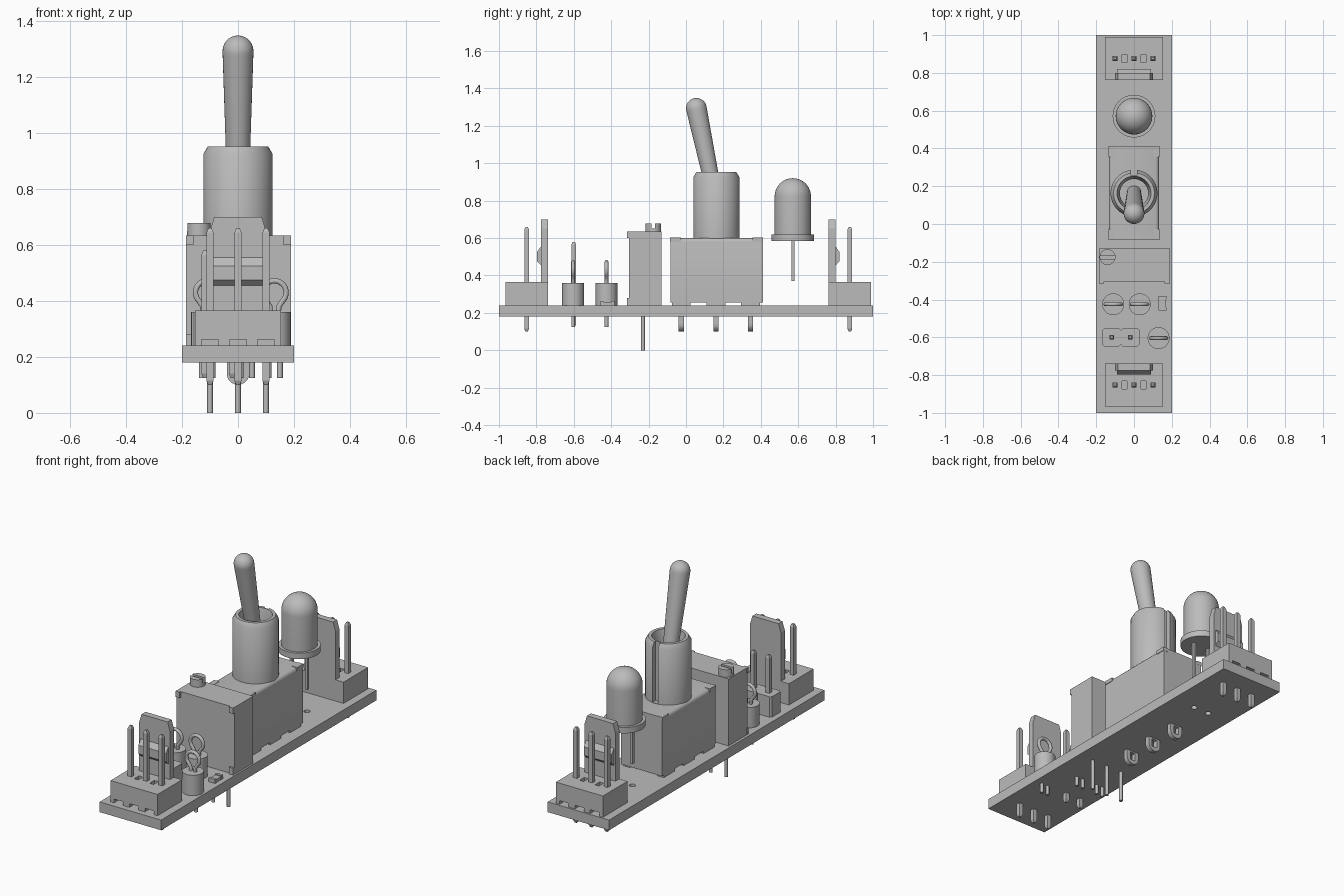
import bpy, bmesh, math
from mathutils import Vector, Matrix

cube = bpy.data.objects.get("Cube")
if cube:
    bpy.data.objects.remove(cube)

grey = bpy.data.materials.new("plain grey")
grey.use_nodes = True
COLOR = (0.5, 0.5, 0.5, 1)
grey.diffuse_color = COLOR
grey.node_tree.nodes["Principled BSDF"].inputs["Base Color"].default_value = COLOR


def finish(name, bm, smooth=False):
    bmesh.ops.recalc_face_normals(bm, faces=bm.faces)
    mesh = bpy.data.meshes.new(name)
    bm.to_mesh(mesh)
    bm.free()
    mesh.materials.append(grey)
    ob = bpy.data.objects.new(name, mesh)
    bpy.context.collection.objects.link(ob)
    if smooth:
        bpy.ops.object.select_all(action='DESELECT')
        ob.select_set(True)
        bpy.context.view_layer.objects.active = ob
        bpy.ops.object.shade_smooth_by_angle(angle=math.radians(35))
    return ob


def add_box(bm, x, y, z):
    """Box from (min, max) ranges."""
    size = [r[1] - r[0] for r in (x, y, z)]
    mid = [(r[0] + r[1]) / 2 for r in (x, y, z)]
    mat = Matrix.Translation(mid) @ Matrix.Diagonal((*size, 1))
    return bmesh.ops.create_cube(bm, size=1, matrix=mat)["verts"]


def boxes(name, *ranges):
    bm = bmesh.new()
    for r in ranges:
        add_box(bm, *r)
    return finish(name, bm)


def around(c, half):
    return (c - half, c + half)


def lathe(name, profile, x, y, steps=40):
    """Revolve (radius, height) points about a vertical axis."""
    bm = bmesh.new()
    vs = [bm.verts.new((r, 0, z)) for r, z in profile]
    es = [bm.edges.new(p) for p in zip(vs, vs[1:])]
    bmesh.ops.spin(bm, geom=vs + es, cent=(0, 0, 0), axis=(0, 0, 1),
                   angle=math.tau, steps=steps)
    bmesh.ops.remove_doubles(bm, verts=bm.verts, dist=0.0005)
    bmesh.ops.translate(bm, verts=bm.verts, vec=(x, y, 0))
    return finish(name, bm, True)


def dome(r, z, n=10):
    return [(r * math.cos(a), z + r * math.sin(a))
            for a in (i * math.pi / 2 / n for i in range(n + 1))]


def extrude(name, points, offset):
    bm = bmesh.new()
    face = bm.faces.new([bm.verts.new(p) for p in points])
    new = bmesh.ops.extrude_face_region(bm, geom=[face])["geom"]
    bmesh.ops.translate(bm, vec=offset,
                        verts=[v for v in new if isinstance(v, bmesh.types.BMVert)])
    return finish(name, bm)


def cut(ob, cutter):
    cutter.hide_render = True
    cutter.hide_viewport = True
    cutter.display_type = 'WIRE'
    mod = ob.modifiers.new("cut", 'BOOLEAN')
    mod.object = cutter
    mod.solver = 'EXACT'


def pins(name, xs, y, z0, z1, half=0.0125):
    """Square pins with tapered ends."""
    bm = bmesh.new()
    for x in xs:
        add_box(bm, around(x, half), around(y, half), (z0 + 0.015, z1 - 0.015))
    ends = [f for f in bm.faces if abs(f.normal.z) > 0.9]
    for f in ends:
        up = 0.015 if f.normal.z > 0 else -0.015
        c = f.calc_center_median()
        g = bmesh.ops.extrude_discrete_faces(bm, faces=[f])["faces"][0]
        for v in g.verts:
            v.co = c + (v.co - c) * 0.5 + Vector((0, 0, up))
    return finish(name, bm)


def tube(name, paths, radius):
    cu = bpy.data.curves.new(name, 'CURVE')
    cu.dimensions = '3D'
    cu.bevel_depth = radius
    cu.bevel_resolution = 3
    cu.use_fill_caps = True
    for path in paths:
        sp = cu.splines.new('POLY')
        sp.points.add(len(path) - 1)
        for p, co in zip(sp.points, path):
            p.co = (*co, 1)
        sp.use_smooth = True
    cu.materials.append(grey)
    ob = bpy.data.objects.new(name, cu)
    bpy.context.collection.objects.link(ob)


# Circuit board with the two open lamp holes
board = boxes("board", ((-0.2, 0.2), (-1, 1), (0.18, 0.24)))
for x in (-0.05, 0.05):
    cut(board, lathe("board_hole_cutter", [(0, 0.1), (0.017, 0.1), (0.017, 0.3), (0, 0.3)], x, 0.57, 16))

# Locking three-pin connectors, one at each end
for label, y, s in (("front", -0.852, -1), ("back", 0.876, 1)):
    base = boxes(label + "_connector_base",
                 ((-0.153, 0.153), around(y, 0.114), (0.24, 0.365)))
    slots = [(around(x, 0.03), around(y + s * 0.11, 0.05), (0.23, 0.262)) for x in (-0.1, 0, 0.1)]
    slots += [(around(x, 0.013), around(y, 0.022), (0.3, 0.4)) for x in (-0.05, 0.05)]
    cut(base, boxes(label + "_slot_cutter", *slots))
    inner = y - s * 0.114
    face = inner + s * 0.037
    extrude(label + "_latch",
            [(-0.1, inner, 0.365), (0.1, inner, 0.365), (0.1, inner, 0.65),
             (0.085, inner, 0.7), (-0.085, inner, 0.7), (-0.1, inner, 0.65)],
            (0, s * 0.037, 0))
    lip = face + s * 0.022
    extrude(label + "_latch_ridge",
            [(-0.09, face, 0.455), (-0.09, lip, 0.475), (-0.09, lip, 0.525), (-0.09, face, 0.555)],
            (0.18, 0, 0))
    pins(label + "_connector_pins", (-0.1, 0, 0.1), y, 0.1, 0.66)

# Adjustment block with screw, corner tabs and long legs
tabs = [(around(x, 0.0135), (-0.316, -0.3), z)
        for x in (-0.172, 0.176) for z in ((0.24, 0.28), (0.6, 0.634))]
boxes("trimmer_body", ((-0.185, 0.19), (-0.305, -0.13), (0.24, 0.634)), *tabs)
screw = lathe("trimmer_screw", [(0, 0.62), (0.042, 0.62), (0.042, 0.678), (0, 0.678)], -0.14, -0.175, 28)
cut(screw, boxes("screw_slot_cutter", (around(-0.14, 0.06), around(-0.175, 0.009), (0.65, 0.7))))
for x in (-0.1, 0, 0.1):
    lathe("trimmer_leg", [(0, 0), (0.01, 0), (0.01, 0.25), (0, 0.25)], x, -0.23, 12)

# Toggle switch housing with rounded long edges, clips and feet
bm = bmesh.new()
add_box(bm, (-0.133, 0.133), (-0.083, 0.412), (0.255, 0.6))
edges = [e for e in bm.edges if abs(e.verts[0].co.y - e.verts[1].co.y) > 0.1
         and e.verts[0].co.z > 0.5]
bmesh.ops.bevel(bm, geom=edges, offset=0.02, segments=3, affect='EDGES', profile=0.5)
finish("switch_housing", bm, True)
clips = [(around(sx * 0.12, 0.016), around(y, 0.029), (0.58, 0.602))
         for sx in (-1, 1) for y in (-0.056, 0.384)]
boxes("switch_corner_clips", *clips)
feet = [(around(sx * 0.11, 0.022), around(y, 0.05), (0.24, 0.26))
        for sx in (-1, 1) for y in (-0.025, 0.16, 0.345)]
boxes("switch_feet", *feet)

# Rounded solder lugs with a hole
for y in (-0.025, 0.16, 0.345):
    arc = [(0.04 * math.cos(a), y - 0.014, 0.14 + 0.04 * math.sin(a))
           for a in (math.pi + i * math.pi / 10 for i in range(11))]
    lug = extrude("switch_lug", arc + [(0.04, y - 0.014, 0.25), (-0.04, y - 0.014, 0.25)],
                  (0, 0.028, 0))
    cut(lug, boxes("lug_hole_cutter", (around(0, 0.017), around(y, 0.05), (0.125, 0.172))))

# Hollow bushing with a keyway at the back
bushing = lathe("switch_bushing",
                [(0, 0.59), (0.124, 0.59), (0.124, 0.925), (0.108, 0.952), (0.09, 0.952),
                 (0.075, 0.88), (0.075, 0.78), (0, 0.78)], 0, 0.163, 48)
cut(bushing, boxes("keyway_cutter", (around(0, 0.017), (0.258, 0.32), (0.602, 1))))

# Tilted lever
lever = lathe("switch_lever", [(0, 0), (0.038, 0), (0.055, 0.52)] + dome(0.055, 0.53), 0, 0, 32)
foot, ball = Vector((0, 0.165, 0.775)), Vector((0, 0.055, 1.295))
lever.location = foot
lever.rotation_euler = (math.atan2(foot.y - ball.y, ball.z - foot.z), 0, 0)

# Indicator lamp on two leads
lathe("lamp", [(0, 0.585), (0.113, 0.585), (0.113, 0.62), (0.097, 0.62)] + dome(0.097, 0.823),
      0, 0.571, 40)
boxes("lamp_leads", *[(around(x, 0.008), around(0.571, 0.008), (0.37, 0.59)) for x in (-0.05, 0.05)])

# Upright cylinders with wire loops
for x, y in ((-0.11, -0.425), (0.03, -0.425), (0.13, -0.604)):
    lathe("resistor_body", [(0, 0.24), (0.058, 0.24), (0.058, 0.36), (0, 0.36)], x, y, 32)
    bend = [(x + 0.042 * math.cos(a), y, 0.43 + 0.042 * math.sin(a))
            for a in (math.radians(-45 + 270 * i / 20) for i in range(21))]
    loop = [(x + 0.014, y, 0.35), (x + 0.016, y, 0.38)] + bend
    loop += [(x - 0.016, y, 0.38), (x - 0.014, y, 0.35)]
    leads = [[(x + d, y, 0.125), (x + d, y, 0.25)] for d in (-0.02, 0.02)]
    tube("resistor_wire", [loop] + leads, 0.01)

# Two-pin header with notched sides
bm = bmesh.new()
for x in (-0.118, -0.02):
    vs = add_box(bm, around(x, 0.049), around(-0.6, 0.048), (0.24, 0.36))
    upright = {e for v in vs for e in v.link_edges
               if abs(e.verts[0].co.z - e.verts[1].co.z) > 0.1}
    bmesh.ops.bevel(bm, geom=list(upright), offset=0.01, segments=1, affect='EDGES')
finish("header_base", bm)
pins("header_pins", (-0.118, -0.02), -0.6, 0.125, 0.58)

# Small chip with raised end caps
boxes("chip", (around(0.15, 0.019), around(-0.42, 0.03), (0.24, 0.258)),
      *[(around(0.15, 0.021), around(y, 0.008), (0.24, 0.263)) for y in (-0.45, -0.39)])
